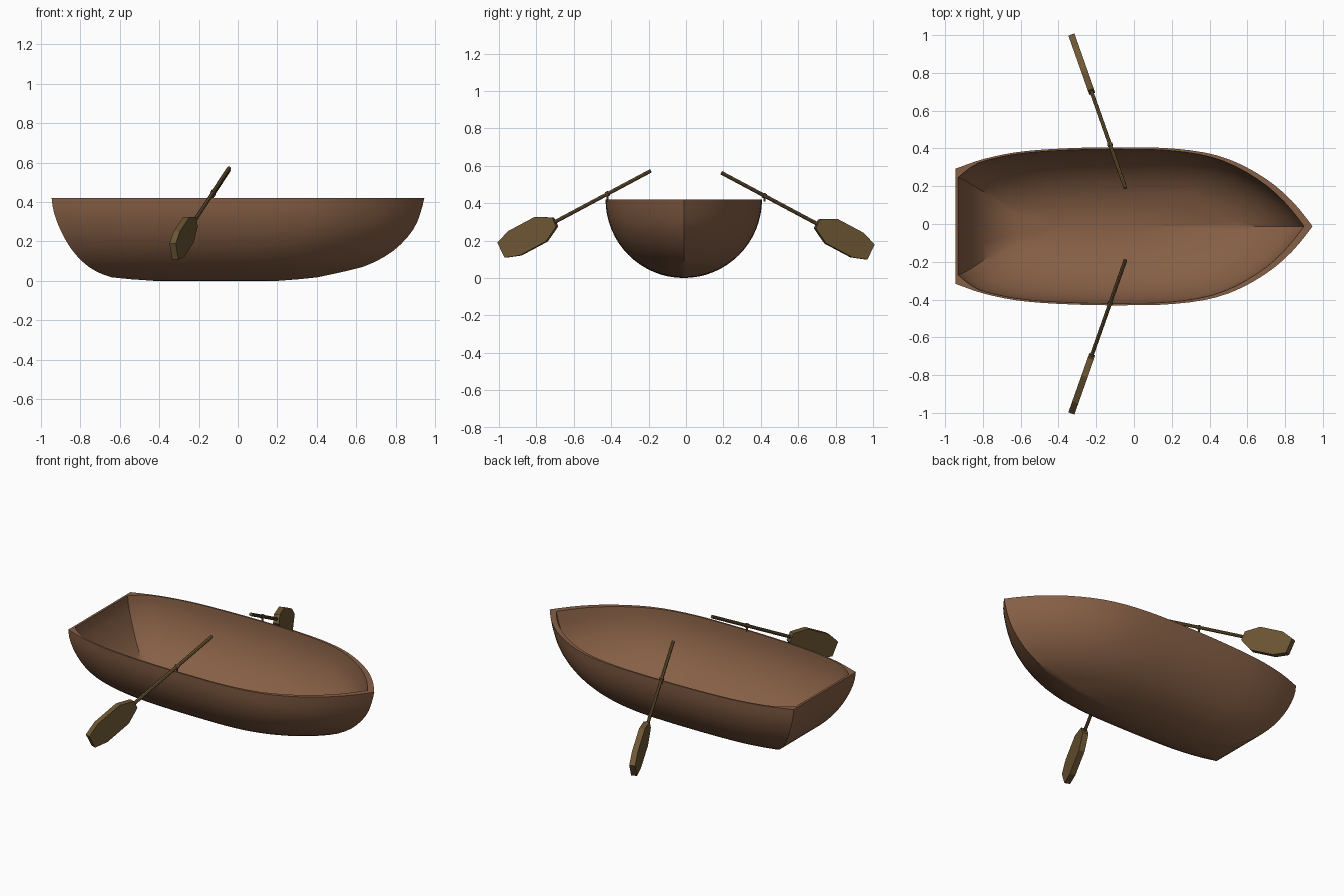
import bpy, bmesh
from math import sin, cos, pi
from mathutils import Vector, Matrix

if "Cube" in bpy.data.objects:
    bpy.data.objects.remove(bpy.data.objects["Cube"])


def material(name, color):
    m = bpy.data.materials.new(name)
    m.diffuse_color = (*color, 1)
    m.use_nodes = True
    m.node_tree.nodes["Principled BSDF"].inputs["Base Color"].default_value = m.diffuse_color
    return m


def finish(name, bm, mat, smooth=None):
    bmesh.ops.recalc_face_normals(bm, faces=bm.faces)
    me = bpy.data.meshes.new(name)
    bm.to_mesh(me)
    bm.free()
    me.materials.append(mat)
    ob = bpy.data.objects.new(name, me)
    bpy.context.collection.objects.link(ob)
    if smooth:
        bpy.ops.object.select_all(action='DESELECT')
        ob.select_set(True)
        bpy.context.view_layer.objects.active = ob
        bpy.ops.object.shade_smooth_by_angle(angle=smooth)
    return ob


def curve(pts, x, k=1):
    """Smooth interpolation through a sorted profile."""
    n = len(pts) - 1
    i = 0
    while i < n - 1 and x > pts[i + 1][0]:
        i += 1

    def slope(j):
        a, b = pts[max(j - 1, 0)], pts[min(j + 1, n)]
        return (b[k] - a[k]) / (b[0] - a[0])
    h = pts[i + 1][0] - pts[i][0]
    t = (x - pts[i][0]) / h
    p, q = pts[i][k], pts[i + 1][k]
    return (p * (2*t**3 - 3*t*t + 1) + q * (3*t*t - 2*t**3)
            + h * (slope(i) * (t**3 - 2*t*t + t) + slope(i + 1) * (t**3 - t*t)))


brown = material("hull_brown", (0.24, 0.115, 0.06))
oak = material("oar_brown", (0.155, 0.095, 0.035))

# Hull profiles: (height, stern x, bow x) and (rim x, half width)
H = 0.42
ENDS = [(0, -0.42, 0.2), (0.015, -0.62, 0.38), (0.035, -0.69, 0.48), (0.07, -0.755, 0.63),
        (0.13, -0.82, 0.755), (0.2, -0.87, 0.84), (0.28, -0.91, 0.9), (0.36, -0.937, 0.93),
        (0.42, -0.945, 0.945)]
RIM = [(-0.945, 0.305), (-0.8, 0.355), (-0.6, 0.395), (-0.3, 0.415), (0, 0.418), (0.2, 0.412),
       (0.4, 0.385), (0.55, 0.335), (0.7, 0.25), (0.8, 0.17), (0.88, 0.085), (0.945, 0)]
NX, NZ = 32, 16


def hull_ring(level, inner):
    a = pi / 2 * level / NZ
    z, s = H * (1 - cos(a)), sin(a)
    x0, x1 = curve(ENDS, z, 1), curve(ENDS, z, 2)
    if inner:
        x0, x1, z = x0 + 0.014, x1 - 0.045, 0.018 + z * (H - 0.018) / H
    side = []
    for i in range(NX + 1):
        u = i / NX
        u = 0.5 * u + 0.25 * (1 - cos(pi * u))
        w = s * curve(RIM, -0.945 + 1.89 * u)
        if inner:
            w *= 0.975 - 0.13 * max(0, 1 - u / 0.07) ** 2
        side.append((x0 + (x1 - x0) * u, w, z))
    stern = side[0]
    left = [(x, -w, z) for x, w, z in side]
    return ([(stern[0], stern[1] * f, z) for f in (0.5, 0, -0.5)]
            + left + side[-2::-1])


# Hull: outer skin, rim and inner skin lofted as one shell
bm = bmesh.new()
rings = [hull_ring(k, False) for k in range(NZ + 1)]
rings += [hull_ring(k, True) for k in range(NZ, -1, -1)]
rows = [[bm.verts.new((x, y - 0.012, z)) for x, y, z in r] for r in rings]
for a, b in zip(rows, rows[1:]):
    for i in range(len(a)):
        j = (i + 1) % len(a)
        bm.faces.new((a[i], a[j], b[j], b[i]))
bmesh.ops.remove_doubles(bm, verts=bm.verts, dist=0.0005)
finish("hull", bm, brown, 0.6)


def tube(bm, a, b, r, n=8):
    a, b = Vector(a), Vector(b)
    d = b - a
    mat = Matrix.Translation((a + b) / 2) @ d.to_track_quat('Z', 'Y').to_matrix().to_4x4()
    bmesh.ops.create_cone(bm, cap_ends=True, segments=n, radius1=r, radius2=r,
                          depth=d.length, matrix=mat)


# Blade outline: (distance from shaft end, half width)
BLADE = [(0, 0.026), (0.015, 0.035), (0.09, 0.073), (0.255, 0.073), (0.337, 0.045)]


def build_oar(side, label, dz):
    top = Vector((-0.045, side * 0.19, 0.572 + dz))
    neck = Vector((-0.225, side * 0.70, 0.30 + dz))
    axis = (neck - top).normalized()
    up = (Vector((0, 0, 1)) - axis * axis.z).normalized()
    flat = axis.cross(up)

    # Shaft
    bm = bmesh.new()
    tube(bm, top, neck + axis * 0.03, 0.010)
    finish(label + "_oar_shaft", bm, oak)

    # Blade: outline extruded to a thick flat paddle
    bm = bmesh.new()
    outline = BLADE + [(s, -h) for s, h in reversed(BLADE)]
    f = bm.faces.new([bm.verts.new(neck + axis * s + up * h - flat * 0.017)
                      for s, h in outline])
    ext = bmesh.ops.extrude_face_region(bm, geom=[f])["geom"]
    bmesh.ops.translate(bm, vec=flat * 0.034,
                        verts=[v for v in ext if isinstance(v, bmesh.types.BMVert)])
    finish(label + "_oar_blade", bm, oak)

    # Oarlock: collar round the shaft and a pin down to the rim
    bm = bmesh.new()
    c = top.lerp(neck, 0.45)
    tube(bm, c - axis * 0.008, c + axis * 0.008, 0.014)
    tube(bm, c, (c.x, c.y, 0.41), 0.005, 6)
    finish(label + "_oarlock", bm, oak)


build_oar(-1, "right", 0)
build_oar(1, "left", -0.01)
